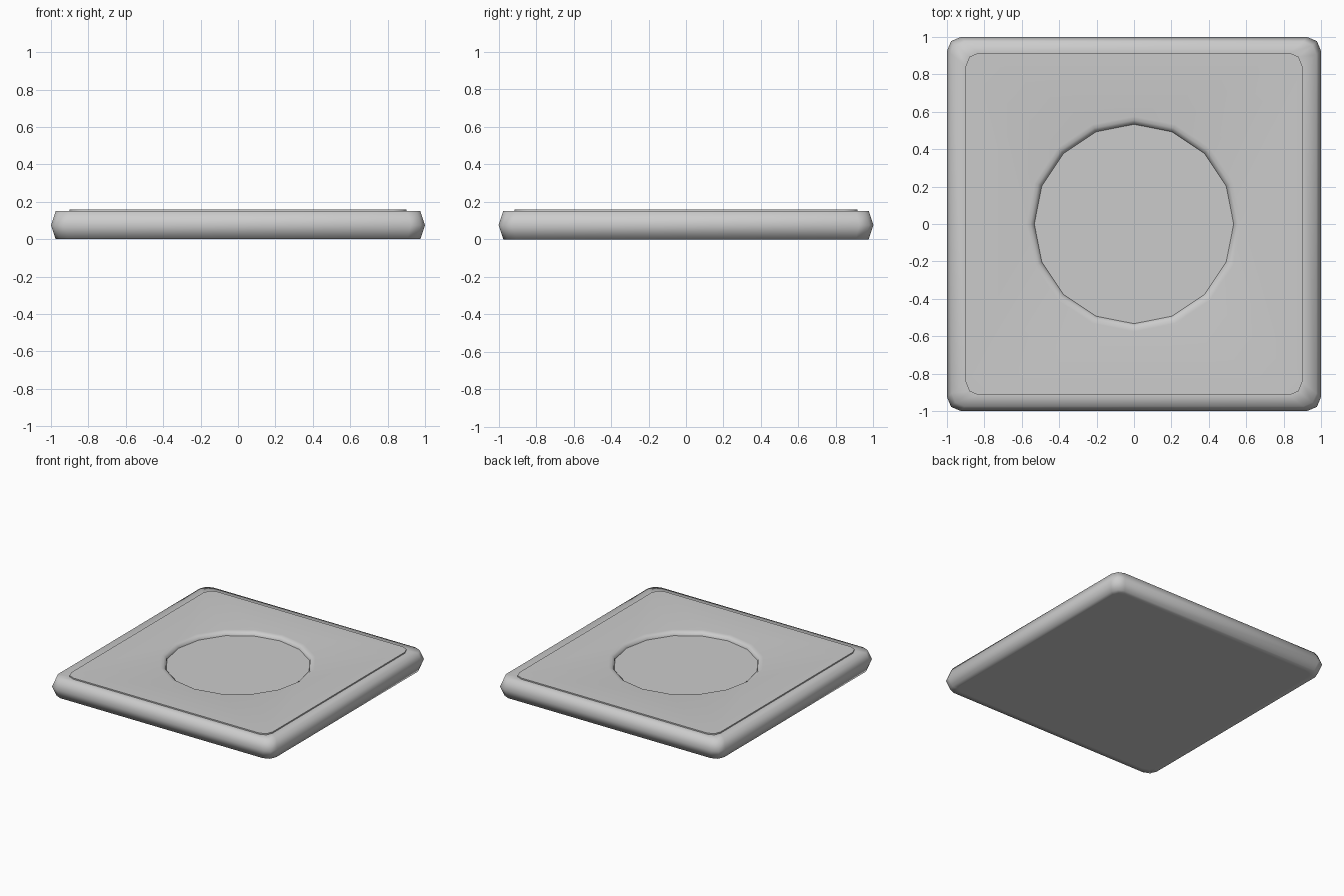
import bpy, bmesh, math

if "Cube" in bpy.data.objects:
    bpy.data.objects.remove(bpy.data.objects["Cube"])


def rounded_rect(hx, hy, r, z):
    """Rectangle outline with two-segment rounded corners."""
    pts = []
    for k, (sx, sy) in enumerate([(1, 1), (-1, 1), (-1, -1), (1, -1)]):
        for j in range(3):
            a = math.radians(90 * k + 45 * j)
            pts.append((sx * (hx - r) + r * math.cos(a),
                        sy * (hy - r) + r * math.sin(a), z))
    return pts


def circle(r, z, n=16):
    return [(r * math.cos(2 * math.pi * i / n),
             r * math.sin(2 * math.pi * i / n), z) for i in range(n)]


def loft(bm, outlines):
    """Join successive outlines with quads; return the rings of vertices."""
    rings = [[bm.verts.new(p) for p in o] for o in outlines]
    for a, b in zip(rings, rings[1:]):
        n = len(a)
        for i in range(n):
            j = (i + 1) % n
            bm.faces.new((a[i], a[j], b[j], b[i]))
    return rings


def ring_edges(bm, ring):
    return [bm.edges.get((ring[i - 1], ring[i])) for i in range(len(ring))]


def finish(bm, name, angle):
    bmesh.ops.recalc_face_normals(bm, faces=bm.faces[:])
    mesh = bpy.data.meshes.new(name)
    bm.to_mesh(mesh)
    bm.free()
    obj = bpy.data.objects.new(name, mesh)
    bpy.context.collection.objects.link(obj)
    bpy.ops.object.select_all(action='DESELECT')
    bpy.context.view_layer.objects.active = obj
    obj.select_set(True)
    bpy.ops.object.shade_smooth_by_angle(angle=math.radians(angle))
    return obj


# Base slab: soft bulging rim, flat underside, open under the top plate
bm = bmesh.new()
rings = loft(bm, [
    rounded_rect(0.93, 0.93, 0.06, 0.0),
    rounded_rect(0.975, 0.975, 0.07, 0.0),
    rounded_rect(1.0, 1.0, 0.075, 0.075),
    rounded_rect(0.975, 0.975, 0.07, 0.15),
    rounded_rect(0.90, 0.915, 0.07, 0.15),
])
bm.faces.new(rings[0])
finish(bm, "base_slab", 89)

# Top plate: thin raised panel with a shallow round dish
bm = bmesh.new()
plate = loft(bm, [rounded_rect(0.90, 0.915, 0.07, 0.148),
                  rounded_rect(0.90, 0.915, 0.07, 0.16)])
dish = loft(bm, [circle(0.575, 0.16), circle(0.555, 0.157),
                 circle(0.537, 0.145), circle(0.533, 0.13)])
bm.faces.new(dish[-1])
bmesh.ops.triangle_fill(
    bm, use_beauty=True,
    edges=ring_edges(bm, plate[1]) + ring_edges(bm, dish[0]))
bmesh.ops.recalc_face_normals(bm, faces=bm.faces[:])
finish(bm, "top_plate", 60)
